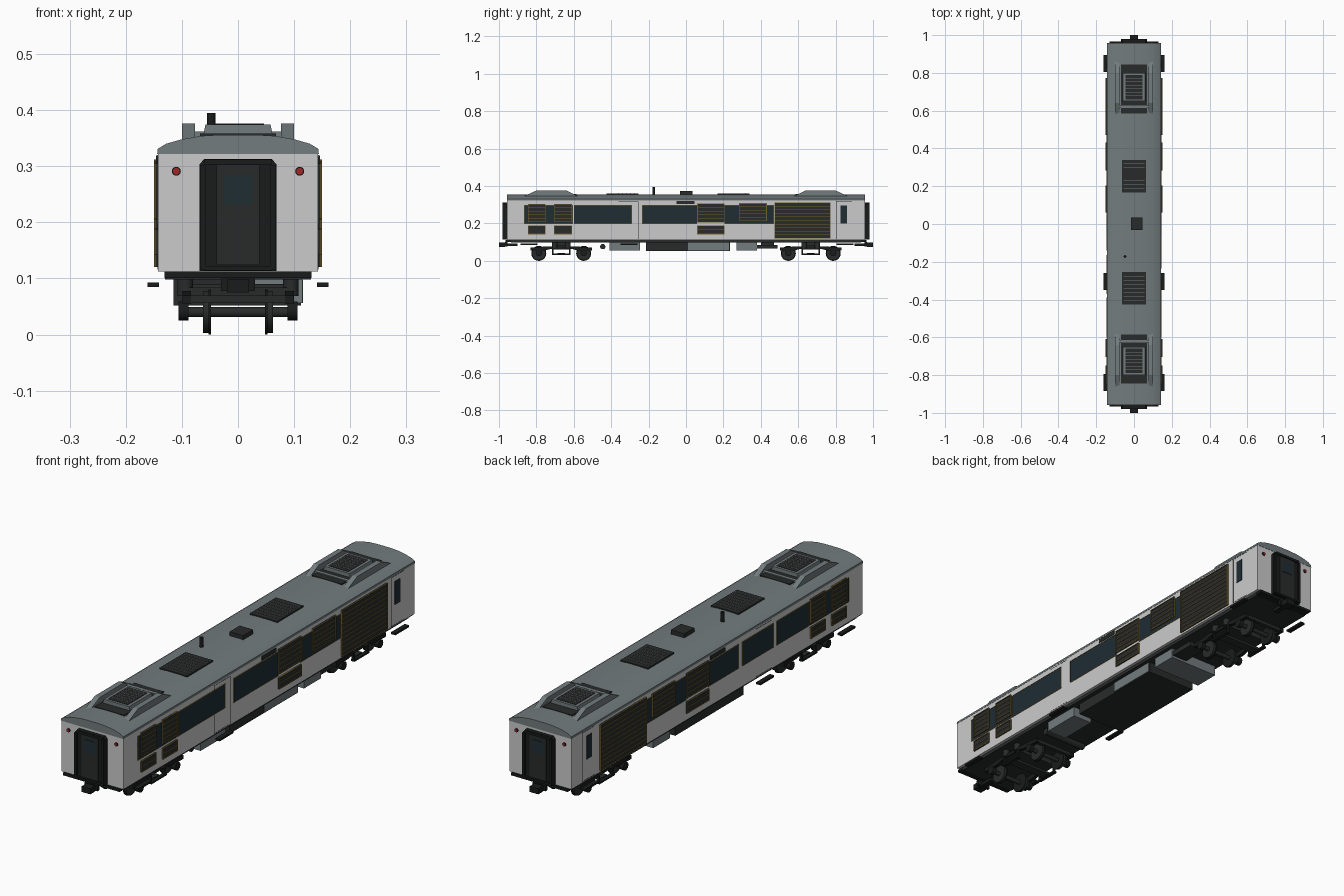
import bpy, bmesh, math
from mathutils import Matrix, Vector

if "Cube" in bpy.data.objects:
    bpy.data.objects.remove(bpy.data.objects["Cube"])


def material(name, r, g, b):
    m = bpy.data.materials.new(name)
    m.use_nodes = True
    m.diffuse_color = (r, g, b, 1)
    bsdf = m.node_tree.nodes["Principled BSDF"]
    bsdf.inputs["Base Color"].default_value = (r, g, b, 1)
    bsdf.inputs["Roughness"].default_value = 0.6
    return m


PAINT = material("light_paint", .54, .53, .53)
ROOF = material("roof_grey", .17, .2, .205)
DARK = material("dark_metal", .022, .024, .024)
BLACK = material("black_rubber", .01, .011, .011)
GLASS = material("tinted_glass", .014, .026, .034)
BRASS = material("brass_trim", .17, .115, .025)
RED = material("red_lamp", .35, .02, .02)


def finish(name, bm, mat, smooth=False):
    bmesh.ops.recalc_face_normals(bm, faces=bm.faces)
    me = bpy.data.meshes.new(name)
    bm.to_mesh(me)
    bm.free()
    me.materials.append(mat)
    ob = bpy.data.objects.new(name, me)
    bpy.context.collection.objects.link(ob)
    if smooth:
        bpy.ops.object.select_all(action='DESELECT')
        ob.select_set(True)
        bpy.context.view_layer.objects.active = ob
        bpy.ops.object.shade_smooth_by_angle(angle=math.radians(30))
    return ob


def boxes(name, mat, spans):
    """One object from boxes given as (x0, x1, y0, y1, z0, z1)."""
    bm = bmesh.new()
    for x0, x1, y0, y1, z0, z1 in spans:
        mid = Vector((x0 + x1, y0 + y1, z0 + z1)) / 2
        size = (abs(x1 - x0), abs(y1 - y0), abs(z1 - z0), 1)
        bmesh.ops.create_cube(bm, size=1, matrix=Matrix.Translation(mid) @ Matrix.Diagonal(size))
    return finish(name, bm, mat)


def cylinders(name, mat, axis, items, sides=24):
    """One object from cylinders given as (centre, radius, length)."""
    turn = {'X': Matrix.Rotation(math.pi / 2, 4, 'Y'),
            'Y': Matrix.Rotation(math.pi / 2, 4, 'X'), 'Z': Matrix()}[axis]
    bm = bmesh.new()
    for centre, radius, length in items:
        bmesh.ops.create_cone(bm, cap_ends=True, segments=sides, radius1=radius, radius2=radius,
                              depth=length, matrix=Matrix.Translation(centre) @ turn)
    return finish(name, bm, mat, True)


def prism(name, mat, axis, profile, start, end, smooth=False):
    """Extrude an (x, z) profile along y, or a (y, z) profile along x."""
    bm = bmesh.new()
    rings = []
    for d in (start, end):
        rings.append([bm.verts.new((d, u, v) if axis == 'X' else (u, d, v)) for u, v in profile])
    bm.faces.new(rings[0])
    bm.faces.new(rings[1])
    for i in range(len(profile)):
        j = (i + 1) % len(profile)
        bm.faces.new((rings[0][i], rings[0][j], rings[1][j], rings[1][i]))
    return finish(name, bm, mat, smooth)


def frame(s, xo, y0, y1, z0, z1, t=.003):
    a, b = s * .142, s * xo
    return [(a, b, y0, y1, z0, z0 + t), (a, b, y0, y1, z1 - t, z1),
            (a, b, y0, y0 + t, z0, z1), (a, b, y1 - t, y1, z0, z1)]


# Body shell and curved roof
boxes("body_shell", PAINT, [(-.143, .143, -.957, .957, .112, .326)])
half = [(.144, .322), (.143, .331), (.128, .34), (.1, .348), (.065, .354), (.03, .356)]
prism("roof", ROOF, 'Y', half + [(-x, z) for x, z in reversed(half)], -.958, .958, True)
boxes("underframe", DARK, [(-.13, .13, -.935, .935, .098, .113)])
boxes("end_beams", BLACK, [(-.131, .131, e * .935, e * .965, .101, .112) for e in (-1, 1)])

# Sides: windows, louvred grilles and doors
GRILLES = [(-.845, -.75, .207, .305), (-.845, -.75, .142, .188),
           (-.705, -.61, .207, .305), (-.705, -.61, .142, .188),
           (.06, .205, .205, .307), (.06, .205, .142, .19),
           (.283, .432, .213, .308), (.472, .772, .12, .312)]
WINDOWS = {1: [(-.865, -.605), (-.6, -.29), (-.235, .06), (.205, .47)],
           -1: [(-.865, -.605), (-.6, -.39), (-.37, -.165), (-.14, .06), (.205, .47)]}
for s, side in ((1, "left"), (-1, "right")):
    panes, trims = [], []
    for y0, y1 in WINDOWS[s]:
        panes.append((s * .14, s * .1445, y0, y1, .198, .297))
        trims += frame(s, .1455, y0, y1, .197, .298, .002)
    panes.append((s * .14, s * .1455, .826, .86, .2, .297))
    boxes(side + "_windows", GLASS, panes)
    boxes(side + "_window_trim", BRASS, trims)

    backs, slats, edges = [], [], []
    for y0, y1, z0, z1 in GRILLES:
        backs.append((s * .14, s * .147, y0, y1, z0, z1))
        edges += frame(s, .15, y0, y1, z0, z1)
        count = round((z1 - z0) / .02)
        for i in range(1, count):
            z = z0 + (z1 - z0) * i / count
            slats.append((s * .142, s * .1495, y0, y1, z - .0012, z + .0012))
    boxes(side + "_grille_panels", DARK, backs)
    boxes(side + "_grille_frames", BRASS, edges)
    boxes(side + "_grille_slats", BRASS, slats)

    boxes(side + "_upper_vent", DARK, [(s * .14, s * .146, -.05, .045, .303, .319)])
    boxes(side + "_door_seams", DARK, frame(s, .1436, .802, .888, .116, .32, .0015)
          + frame(s, .1436, -.362, -.255, .116, .316, .0015))
    boxes(side + "_door_steps", BLACK,
          [(s * .141, s * .161, y - .045, y + .045, .085, .093) for y in (-.84, -.305, .85)])

# Ends: gangway, door, lamps and coupler
for e, end in ((-1, "front"), (1, "back")):
    gang = [(.069, .113), (.069, .303), (.06, .313), (-.06, .313), (-.069, .303), (-.069, .113)]
    prism(end + "_gangway", BLACK, 'Y', gang, e * .95, e * .972)
    boxes(end + "_gangway_rim", BLACK,
          [(s * .058, s * .068, e * .97, e * .98, .116, .302) for s in (-1, 1)]
          + [(-.06, .06, e * .97, e * .98, .302, .312), (-.06, .06, e * .97, e * .98, .114, .122)])
    boxes(end + "_end_door", DARK, [(-.038, .038, e * .97, e * .975, .124, .303)])
    boxes(end + "_end_door_window", GLASS, [(-.025, .025, e * .973, e * .977, .233, .284)])
    cylinders(end + "_lamp_rims", BLACK, 'Y', [((s * .11, e * .957, .291), .008, .006) for s in (-1, 1)])
    cylinders(end + "_lamps", RED, 'Y', [((s * .11, e * .959, .291), .006, .007) for s in (-1, 1)])
    boxes(end + "_coupler", BLACK,
          [(-.011, .011, e * .9, e * .975, .08, .094), (-.02, .02, e * .968, e, .075, .098),
           (-.03, .03, e * .955, e * .968, .078, .1)])

# Roof equipment
for e, end in ((-1, "front"), (1, "back")):
    fairing = [(e * .575, .345), (e * .64, .376), (e * .8, .376), (e * .868, .345)]
    for s, side in ((1, "left"), (-1, "right")):
        prism(f"{end}_{side}_roof_fairing", ROOF, 'X', fairing, s * .077, s * .1)
    boxes(end + "_roof_unit_base", DARK, [(-.068, .068, e * .585, e * .845, .35, .358)])
    prism(end + "_roof_unit", ROOF, 'Y',
          [(-.062, .355), (-.058, .374), (.058, .374), (.062, .355)], e * .65, e * .8)
    boxes(end + "_roof_unit_grille", DARK, [(-.046, .046, e * .66, e * .79, .372, .3755)])
    boxes(end + "_roof_unit_slats", ROOF,
          [(-.046, .046, e * (.66 + .0186 * i) - .001, e * (.66 + .0186 * i) + .001, .373, .3765)
           for i in range(1, 7)])
    boxes(end + "_roof_unit_crossbar", ROOF, [(-.077, .077, e * .613, e * .628, .352, .362)])
for name, y0, y1 in (("front_roof_vent", -.425, -.255), ("back_roof_vent", .168, .34)):
    boxes(name, DARK, [(-.063, .063, y0, y1, .35, .3605)])
    step = (y1 - y0) / 8
    boxes(name + "_slats", ROOF,
          [(-.056, .056, y0 + i * step - .001, y0 + i * step + .001, .355, .362) for i in range(1, 8)])
boxes("roof_box", DARK, [(-.016, .046, -.032, .034, .35, .373)])
cylinders("roof_antenna", BLACK, 'Z', [((-.048, -.172, .372), .0075, .046)], 16)

# Underfloor equipment
boxes("main_equipment_case", DARK, [(-.115, .112, -.215, .235, .052, .1)])
boxes("equipment_side_panel", ROOF, [(.11, .116, .01, .23, .056, .097)])
boxes("light_cases", ROOF, [(.025, .115, -.41, -.245, .056, .1), (-.115, .115, .27, .38, .056, .1)])
boxes("small_case", DARK, [(.04, .11, .38, .49, .066, .086), (.05, .1, .4, .47, .08, .1)])
cylinders("air_tank", DARK, 'X', [((0, -.445, .076), .014, .2)])

# Bogies
for e, end in ((-1, "front"), (1, "back")):
    mid = e * .667
    axles = (mid - .12, mid + .12)
    sides = [(s, y) for s in (-1, 1) for y in axles]
    cylinders(end + "_wheels", DARK, 'X', [((s * .056, y, .04), .037, .012) for s, y in sides], 32)
    cylinders(end + "_wheel_flanges", BLACK, 'X', [((s * .0505, y, .04), .04, .004) for s, y in sides], 32)
    cylinders(end + "_axles", DARK, 'X', [((0, y, .04), .009, .2) for y in axles])
    cylinders(end + "_axle_caps", BLACK, 'X', [((s * .097, y, .042), .017, .018) for s, y in sides], 16)
    for s, side in ((1, "left"), (-1, "right")):
        arch = [(-.165, .054), (-.165, .07), (-.07, .078), (.07, .078),
                (.165, .07), (.165, .054), (.085, .056), (.055, .064), (-.055, .064), (-.085, .056)]
        prism(f"{end}_{side}_bogie_frame", BLACK, 'X', [(mid + u, v) for u, v in arch], s * .084, s * .1)
        boxes(f"{end}_{side}_spring_plank", BLACK,
              [(s * .088, s * .104, mid - .05, mid + .05, .031, .038)]
              + [(s * .09, s * .1, mid + d - .004, mid + d + .004, .034, .066) for d in (-.045, .045)])
        cylinders(f"{end}_{side}_springs", DARK, 'Z',
                  [((s * .094, mid + d, .084), .014, .03) for d in (-.035, .035)], 16)
    boxes(end + "_bogie_bolster", DARK,
          [(-.095, .095, mid - .05, mid + .05, .062, .084), (-.03, .03, mid - .035, mid + .035, .08, .1),
           (-.09, .09, mid - .02, mid + .02, .032, .042)]
          + [(-.09, .09, mid + d - .008, mid + d + .008, .056, .07) for d in (-.155, .155)])
